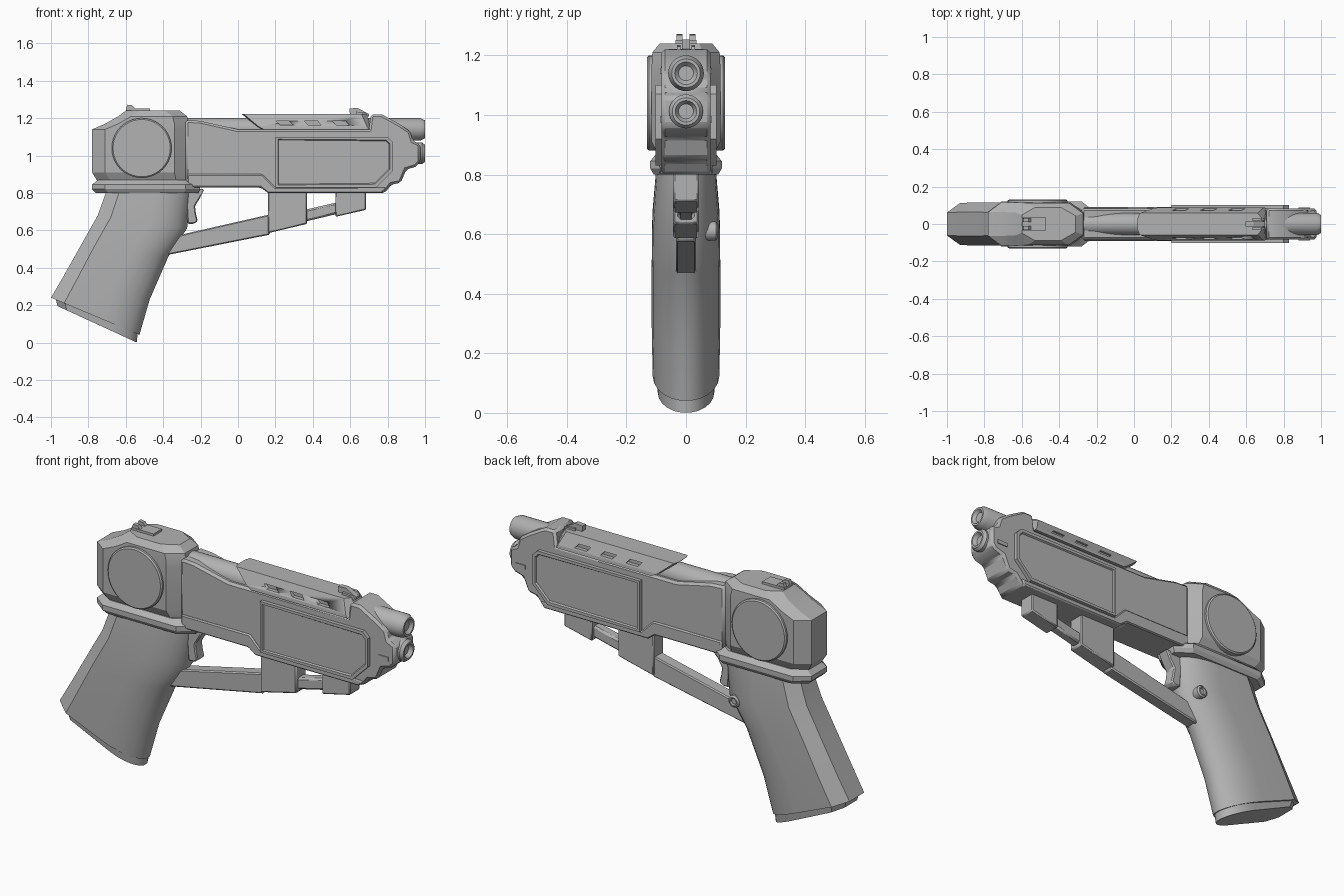
import bpy, bmesh
from math import sin, cos, pi, radians

cube = bpy.data.objects.get("Cube")
if cube:
    bpy.data.objects.remove(cube, do_unlink=True)

grey = bpy.data.materials.new("plain_grey")
grey.use_nodes = True
grey.diffuse_color = (0.45, 0.45, 0.45, 1)
grey.node_tree.nodes["Principled BSDF"].inputs["Base Color"].default_value = (0.45, 0.45, 0.45, 1)


def finish(name, bm, bevel=0, smooth=30):
    bmesh.ops.recalc_face_normals(bm, faces=bm.faces)
    mesh = bpy.data.meshes.new(name)
    bm.to_mesh(mesh)
    bm.free()
    mesh.materials.append(grey)
    ob = bpy.data.objects.new(name, mesh)
    bpy.context.collection.objects.link(ob)
    if bevel:
        mod = ob.modifiers.new("edge_bevel", "BEVEL")
        mod.width, mod.segments, mod.limit_method = bevel, 1, "ANGLE"
    bpy.ops.object.select_all(action="DESELECT")
    ob.select_set(True)
    bpy.context.view_layer.objects.active = ob
    bpy.ops.object.shade_smooth_by_angle(angle=radians(smooth))
    return ob


def loft(name, rings, **kw):
    """Skin a list of equal-length point rings and cap both ends."""
    bm = bmesh.new()
    loops = [[bm.verts.new(p) for p in ring] for ring in rings]
    n = len(loops[0])
    for a, b in zip(loops, loops[1:]):
        for i in range(n):
            j = (i + 1) % n
            bm.faces.new((a[i], a[j], b[j], b[i]))
    bm.faces.new(loops[0])
    bm.faces.new(loops[-1])
    return finish(name, bm, **kw)


def prism(name, profile, half, y=0, **kw):
    """Side profile in x,z extruded across y."""
    return loft(name, [[(x, y + s * half, z) for x, z in profile] for s in (-1, 1)], **kw)


def box(name, x0, x1, z0, z1, half, y=0, **kw):
    return prism(name, [(x0, z0), (x1, z0), (x1, z1), (x0, z1)], half, y, **kw)


def section(rear, front, half, cut_rear, cut_front, steps=1):
    """Plan outline from rear to front point, chamfered rear, arced front."""
    (x0, z0), (x1, z1) = rear, front
    side = [(x0, half * 0.55), (x0 + cut_rear, half)]
    for i in range(steps + 1):
        a = pi / 2 * i / (steps + 0.5)
        side.append((x1 - cut_front * (1 - sin(a)), half * cos(a)))
    outline = side + [(x, -y) for x, y in reversed(side)]
    return [(x, y, z0 + (z1 - z0) * (x - x0) / (x1 - x0)) for x, y in outline]


def level(x0, x1, z, half, cr=0.07, cf=0.09):
    return section((x0, z), (x1, z), half, cr, cf)


def lathe(name, profile, centre, axis="x", n=28):
    cx, cy, cz = centre
    rings = []
    for d, r in profile:
        ring = [(r * cos(2 * pi * i / n), r * sin(2 * pi * i / n)) for i in range(n)]
        rings.append([(cx + d, cy + u, cz + v) if axis == "x" else (cx + u, cy + d, cz + v)
                      for u, v in ring])
    return loft(name, rings)


# Grip with faceted back, rounded front strap and base plate
grip = [((-.70, .82), (-.25, .82), .10), ((-.75, .68), (-.27, .61), .113),
        ((-.84, .52), (-.37, .46), .115), ((-.93, .36), (-.47, .23), .115),
        ((-1.0, .24), (-.525, .04), .112)]
loft("grip", [section(r, f, h, .07, .2, 5) for r, f, h in grip])
loft("grip_base", [section(r, f, h, .05, .15, 5) for r, f, h in
                   [((-.975, .235), (-.535, .045), .10), ((-.965, .195), (-.54, .0), .095)]])
lathe("grip_button", [(-.04, .032), (.015, .032), (.022, .024), (.022, .018), (.014, .014)],
      (-.35, .085, .61), "y", 16)

# Collar and rear housing
loft("collar", [level(-.76, -.2, .8, .108), level(-.78, -.19, .82, .12),
                level(-.78, -.19, .845, .12), level(-.75, -.23, .87, .10)])
loft("rear_housing", [level(-.75, -.24, .86, .09), level(-.78, -.25, .91, .115),
                      level(-.78, -.25, 1.14, .115), level(-.71, -.25, 1.17, .115),
                      level(-.64, -.26, 1.21, .113), level(-.60, -.30, 1.24, .088)], smooth=15)
for s, side in ((1, "left"), (-1, "right")):
    lathe(side + "_housing_disc", [(0, .16), (s * .028, .16), (s * .034, .153)],
          (-.515, s * .097, 1.04), "y", 40)

# Rear sight
box("rear_sight_base", -.6, -.47, 1.235, 1.252, .035)
for s in (1, -1):
    prism("rear_sight_post", [(-.6, 1.25), (-.59, 1.272), (-.565, 1.268), (-.55, 1.25)], .01, s * .022)

# Main slide with stepped muzzle
prism("slide", [(-.28, .83), (.12, .83), (.16, .8), (.785, .8), (.82, .845), (.87, .855),
                (.90, .925), (.95, .94), (.975, .965), (.975, 1.06), (.935, 1.08), (.92, 1.13),
                (.86, 1.17), (.77, 1.22), (.71, 1.22), (.70, 1.14), (0, 1.14), (-.2, 1.185),
                (-.28, 1.19)], .083, bevel=.012)
prism("lower_frame", [(-.27, .83), (.12, .83), (.16, .80), (.77, .80), (.79, .83), (.20, .83),
                      (.13, .90), (-.27, .90)], .091, bevel=.006)
for s in (1, -1):
    box("muzzle_vent", .88, .94, .975, .995, .004, s * .084)

# Twin barrels with hollow ends
lathe("upper_barrel", [(-.3, .06), (.975, .06), (1.0, .048), (1.0, .038), (.985, .025)], (0, 0, 1.14))
lathe("lower_barrel", [(.8, .057), (.985, .057), (1.0, .046), (1.0, .036), (.98, .025)], (0, 0, 1.012))

# Top cover with three recessed slots on each side
cover = loft("top_cover", [level(.13, .73, 1.138, .088, .01, .03), level(.10, .72, 1.155, .086, .01, .03),
                           level(.02, .69, 1.222, .058, .01, .03)], smooth=10)
for s in (1, -1):
    for x in (.25, .40, .55):
        slot = prism("slot_cutter", [(x - .045, 1.185), (x - .025, 1.163), (x + .045, 1.163),
                                     (x + .025, 1.185)], .02, s * .082)
        slot.hide_render = True
        slot.hide_set(True)
        cut = cover.modifiers.new("slot", "BOOLEAN")
        cut.operation, cut.object, cut.solver = "DIFFERENCE", slot, "EXACT"
prism("front_sight", [(.60, 1.21), (.595, 1.252), (.64, 1.254), (.70, 1.222), (.70, 1.21)], .014)
for s in (1, -1):
    prism("front_sight_wing", [(.63, 1.21), (.63, 1.235), (.68, 1.23), (.70, 1.21)], .006, s * .024)

# Framed side panels, sunk inside the rim
for s, side in ((1, "left"), (-1, "right")):
    bm = bmesh.new()
    outline = [(.20, .83), (.74, .83), (.83, .92), (.83, 1.07), (.80, 1.10), (.20, 1.10)]
    face = bm.faces.new([bm.verts.new((x, s * .075, z)) for x, z in outline])
    ext = bmesh.ops.extrude_face_region(bm, geom=[face])["geom"]
    outer = [g for g in ext if isinstance(g, bmesh.types.BMFace)][0]
    for v in outer.verts:
        v.co.y = s * .102
    bm.normal_update()
    bmesh.ops.inset_region(bm, faces=[outer], thickness=.018)
    bmesh.ops.inset_region(bm, faces=[outer], thickness=.006)
    for v in outer.verts:
        v.co.y = s * .094
    finish(side + "_side_panel", bm)

# Trigger
prism("trigger", [(-.28, .82), (-.18, .82), (-.205, .77), (-.23, .73), (-.225, .69), (-.215, .65),
                  (-.235, .635), (-.27, .635), (-.275, .72)], .032, bevel=.006)

# Guard strut, hanging blocks and connecting rod
prism("guard_strut", [(-.40, .465), (-.34, .476), (.17, .577), (.17, .685), (-.27, .585), (-.40, .55)],
      .034, bevel=.006)
prism("rear_block", [(.16, .82), (.16, .585), (.37, .635), (.37, .82)], .043, bevel=.006)
prism("connecting_rod", [(.35, .645), (.54, .69), (.54, .752), (.35, .708)], .028, bevel=.01)
prism("front_block", [(.52, .82), (.52, .672), (.685, .71), (.685, .82)], .043, bevel=.006)
